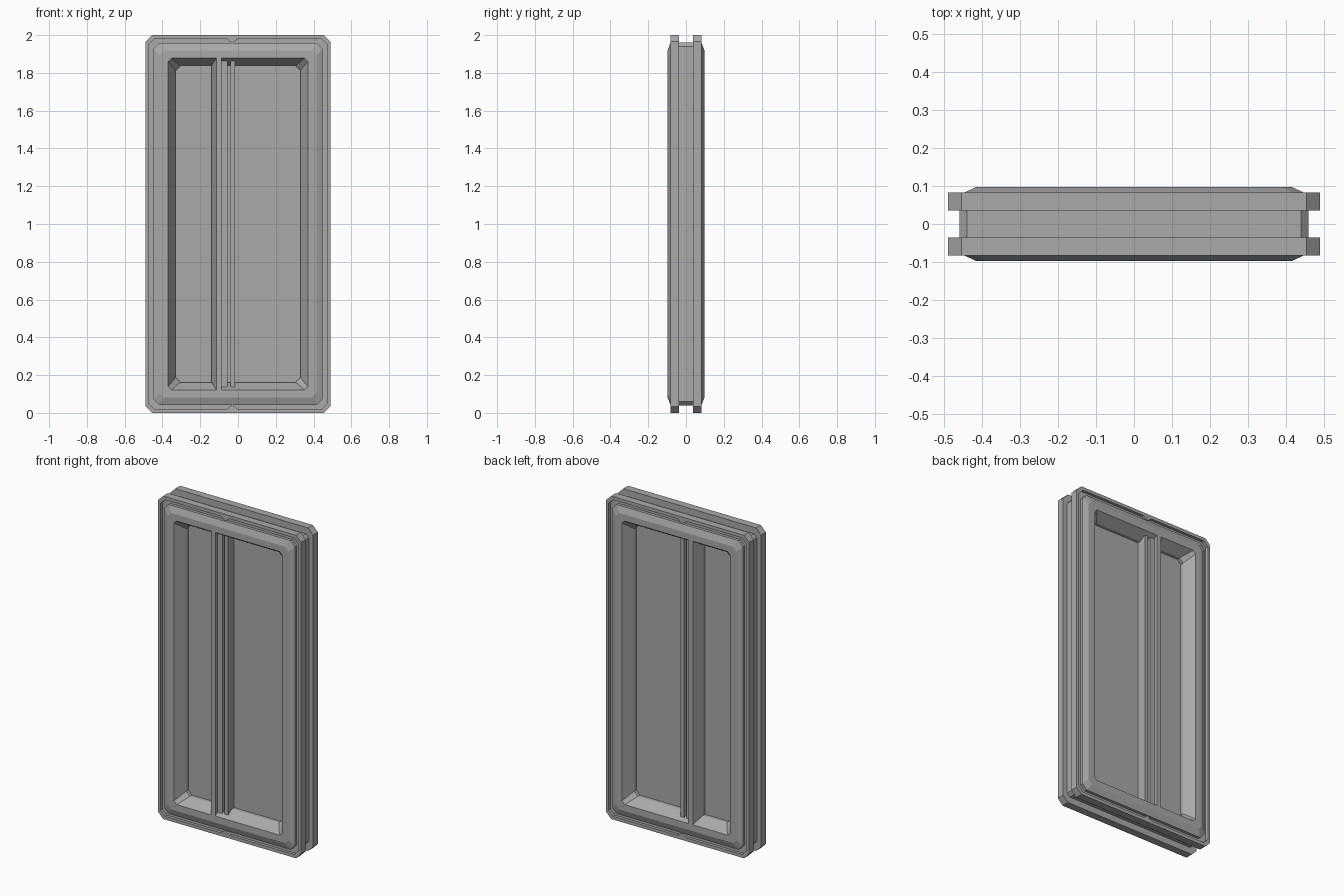
import bpy, bmesh

cube = bpy.data.objects.get("Cube")
if cube:
    bpy.data.objects.remove(cube, do_unlink=True)

grey = bpy.data.materials.new("metal grey")
grey.use_nodes = True
COLOUR = (0.4, 0.4, 0.4, 1)
grey.diffuse_color = COLOUR
grey.node_tree.nodes["Principled BSDF"].inputs["Base Color"].default_value = COLOUR

MID = 1.0  # height of the door's centre


def finish(name, bm):
    """Turn a front half into an object mirrored to the back."""
    mesh = bpy.data.meshes.new(name)
    bm.to_mesh(mesh)
    bm.free()
    mesh.materials.append(grey)
    ob = bpy.data.objects.new(name, mesh)
    bpy.context.collection.objects.link(ob)
    mirror = ob.modifiers.new("front_and_back", "MIRROR")
    mirror.use_axis = (False, True, False)
    mirror.use_clip = True
    return ob


def chamfered_loop(bm, half_x, half_z, cut, depth):
    """Eight-sided rectangle outline facing the front."""
    x, z, c = half_x, half_z, cut
    corners = [(x, z - c), (x - c, z), (c - x, z), (-x, z - c),
               (-x, c - z), (c - x, -z), (x - c, -z), (x, c - z)]
    return [bm.verts.new((px, -depth, MID + pz)) for px, pz in corners]


def prism(name, points, vector):
    bm = bmesh.new()
    face = bm.faces.new([bm.verts.new(p) for p in points])
    grown = bmesh.ops.extrude_face_region(bm, geom=[face])["geom"]
    verts = [g for g in grown if isinstance(g, bmesh.types.BMVert)]
    bmesh.ops.translate(bm, verts=verts, vec=vector)
    bmesh.ops.recalc_face_normals(bm, faces=bm.faces)
    return finish(name, bm)


# Door shell: half width, half height, corner cut, distance from the middle
sections = [
    (0.46, 0.96, 0.02, 0),          # core edge
    (0.46, 0.96, 0.02, 0.036),
    (0.49, 1.0, 0.035, 0.036),      # flange
    (0.49, 1.0, 0.035, 0.083),
    (0.472, 0.98, 0.03, 0.083),     # groove
    (0.472, 0.98, 0.03, 0.065),
    (0.447, 0.957, 0.03, 0.065),
    (0.447, 0.957, 0.03, 0.083),    # raised frame
    (0.415, 0.918, 0.025, 0.098),
    (0.37, 0.878, 0.018, 0.098),    # sloped recess
    (0.33, 0.838, 0.025, 0.035),
    (0.33, 0.838, 0.025, 0.015),
]
bm = bmesh.new()
loops = [chamfered_loop(bm, *s) for s in sections]
for a, b in zip(loops, loops[1:]):
    for i in range(len(a)):
        j = (i + 1) % len(a)
        bm.faces.new((a[i], a[j], b[j], b[i]))
floor = bm.faces.new(loops[-1])
bmesh.ops.recalc_face_normals(bm, faces=bm.faces)
floor.normal_update()
if floor.normal.y > 0:
    bmesh.ops.reverse_faces(bm, faces=bm.faces)
finish("door_shell", bm)

# Upright divider with a stepped right edge
profile = [(-0.14, 0.01), (-0.14, 0.035), (-0.115, 0.098), (-0.087, 0.098),
           (-0.087, 0.075), (-0.055, 0.075), (-0.055, 0.01)]
prism("divider", [(x, -d, MID - 0.878) for x, d in profile], (0, 0, 1.756))

# Thin rail beside the divider
rail = [(-0.04, 0.01), (-0.04, 0.075), (-0.016, 0.075), (-0.016, 0.01)]
prism("thin_rail", [(x, -d, MID - 0.862) for x, d in rail], (0, 0, 1.724))

# Small wedges bridging the groove at top and bottom
for name, side in (("top_bridge", 1), ("bottom_bridge", -1)):
    wedge = [(-0.06, 0.98), (0, 0.98), (-0.03, 0.957)]
    prism(name, [(x, -0.06, MID + side * z) for x, z in wedge], (0, -0.0228, 0))
